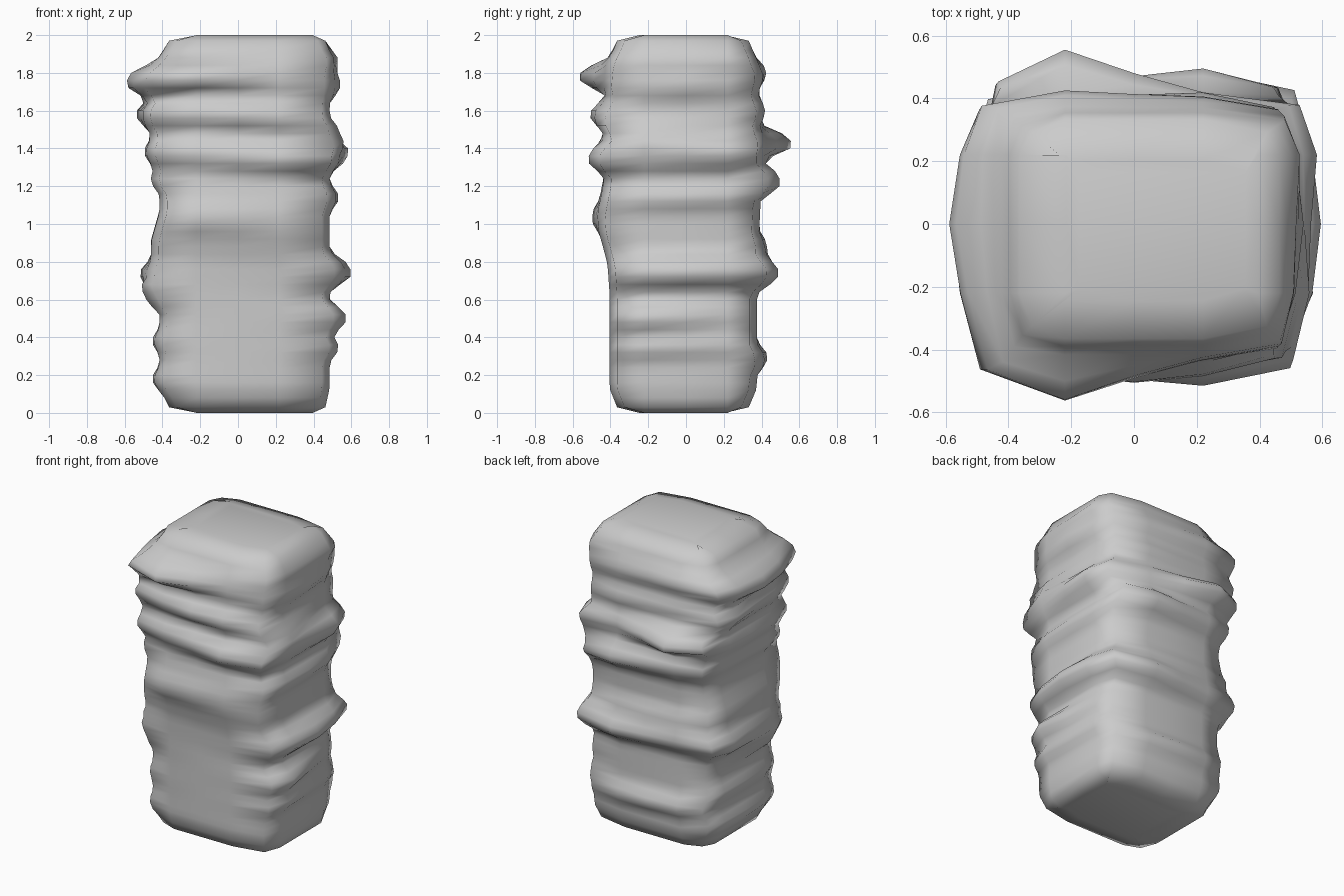
import bpy
import bmesh

cube = bpy.data.objects.get("Cube")
if cube:
    bpy.data.objects.remove(cube, do_unlink=True)

# Places along a wall, measured along x or y
low_end, middle, high_end = -0.22, 0, 0.22
COLUMNS = (low_end, middle, high_end)
CORNER_CUT = 0.04


class Wall:
    """One side of the pillar: distance from the middle, end rounding, ledge slope."""

    def __init__(self, distance, rounding, slope):
        self.distance = distance
        self.rounding = rounding
        self.slope = slope
        self.bulges = []

    def swell(self, height, depth, half):
        """Broad bulge, even along the whole wall."""
        self.bulges.append((height, depth, middle, half, 1))

    def ledge(self, height, depth, place):
        """Long ledge, deepest at its place."""
        self.bulges.append((height, depth, place, min(0.11, 0.06 + depth / 2), 0.55))

    def spike(self, height, depth, place):
        """Local point that fades out along the wall."""
        self.bulges.append((height, depth, place, 0.1, 0.15))

    def reach(self, along, z):
        """Distance of the surface from the middle, bulges included."""
        out = self.distance - self.rounding * end_round(z)
        for height, depth, place, half, evenness in self.bulges:
            offset = along - place
            rise = 1.4 * (1 - abs(z - height - self.slope * offset) / half)
            fade = max(0, 1 - abs(offset) / 0.4)
            out += depth * min(1, max(0, rise)) * (evenness + (1 - evenness) * fade)
        return out


def end_round(z):
    """Share of the end rounding that applies at this height."""
    from_end = min(z, 2 - z)
    if from_end < 0.03:
        return 1 - 25 * from_end
    return max(0, 0.25 - 2.5 * (from_end - 0.03))


# Front bulges
front = Wall(distance=0.405, rounding=0.16, slope=-0.06)
front.swell(height=1.25, depth=0.03, half=0.6)
front.swell(height=1.02, depth=0.03, half=0.22)
front.swell(height=1.86, depth=0.015, half=0.06)
front.spike(height=1.78, depth=0.15, place=low_end)
front.ledge(height=1.58, depth=0.08, place=middle)
front.ledge(height=1.35, depth=0.08, place=high_end)
front.spike(height=1.03, depth=0.035, place=low_end)

# Back bulges
back = Wall(distance=0.375, rounding=0.17, slope=-0.04)
back.swell(height=1.3, depth=0.02, half=0.6)
back.ledge(height=1.8, depth=0.045, place=low_end)
back.ledge(height=1.6, depth=0.03, place=high_end)
back.spike(height=1.43, depth=0.16, place=low_end)
back.ledge(height=1.23, depth=0.1, place=high_end)
back.ledge(height=0.88, depth=0.045, place=middle)
back.ledge(height=0.74, depth=0.11, place=high_end)
back.ledge(height=0.29, depth=0.055, place=middle)

# Bulges on the +x wall
left = Wall(distance=0.485, rounding=0.09, slope=0.02)
left.ledge(height=1.87, depth=0.045, place=high_end)
left.spike(height=1.74, depth=0.055, place=middle)
left.spike(height=1.47, depth=0.055, place=low_end)
left.ledge(height=1.37, depth=0.095, place=high_end)
left.ledge(height=1.14, depth=0.045, place=middle)
left.ledge(height=0.75, depth=0.11, place=middle)
left.spike(height=0.5, depth=0.085, place=low_end)
left.ledge(height=0.35, depth=0.045, place=low_end)

# Bulges on the -x wall
right = Wall(distance=0.415, rounding=0.2, slope=0.02)
right.swell(height=1.55, depth=0.05, half=0.4)
right.swell(height=0.85, depth=0.045, half=0.22)
right.ledge(height=1.76, depth=0.14, place=middle)
right.ledge(height=1.58, depth=0.07, place=high_end)
right.ledge(height=1.37, depth=0.04, place=middle)
right.ledge(height=1.23, depth=0.03, place=low_end)
right.ledge(height=0.72, depth=0.075, place=high_end)
right.spike(height=0.62, depth=0.07, place=low_end)
right.ledge(height=0.38, depth=0.035, place=middle)
right.ledge(height=0.18, depth=0.035, place=middle)


def corner(x_wall, y_wall, x_sign, y_sign, z):
    """Blunt corner where two walls meet."""
    x = x_wall.reach(y_sign * 0.36, z) - CORNER_CUT
    y = y_wall.reach(x_sign * 0.4, z) - CORNER_CUT
    return (x_sign * x, y_sign * y, z)


def ring(z):
    """One level of the pillar, anticlockwise in plan."""
    points = [corner(right, front, -1, -1, z)]
    points += [(along, -front.reach(along, z), z) for along in COLUMNS]
    points.append(corner(left, front, 1, -1, z))
    points += [(left.reach(along, z), along, z) for along in COLUMNS]
    points.append(corner(left, back, 1, 1, z))
    points += [(along, back.reach(along, z), z) for along in reversed(COLUMNS)]
    points.append(corner(right, back, -1, 1, z))
    points += [(-right.reach(along, z), along, z) for along in reversed(COLUMNS)]
    return points


# Stone pillar: stacked rings joined by quads, closed at both ends
levels = [0, 0.03] + [0.08 + 0.04 * step for step in range(47)] + [1.97, 2]
bm = bmesh.new()
rings = [[bm.verts.new(point) for point in ring(z)] for z in levels]
for lower, upper in zip(rings, rings[1:]):
    for i in range(len(lower)):
        j = (i + 1) % len(lower)
        bm.faces.new((lower[i], lower[j], upper[j], upper[i]))
bm.faces.new(list(reversed(rings[0])))
bm.faces.new(rings[-1])
bmesh.ops.recalc_face_normals(bm, faces=bm.faces)
for face in bm.faces:
    face.smooth = True

mesh = bpy.data.meshes.new("rock_pillar")
bm.to_mesh(mesh)
bm.free()
pillar = bpy.data.objects.new("rock_pillar", mesh)
bpy.context.collection.objects.link(pillar)

# Plain grey stone
stone = bpy.data.materials.new("grey_stone")
stone.use_nodes = True
grey = (0.6, 0.6, 0.6, 1)
stone.diffuse_color = grey
stone.node_tree.nodes["Principled BSDF"].inputs["Base Color"].default_value = grey
mesh.materials.append(stone)
